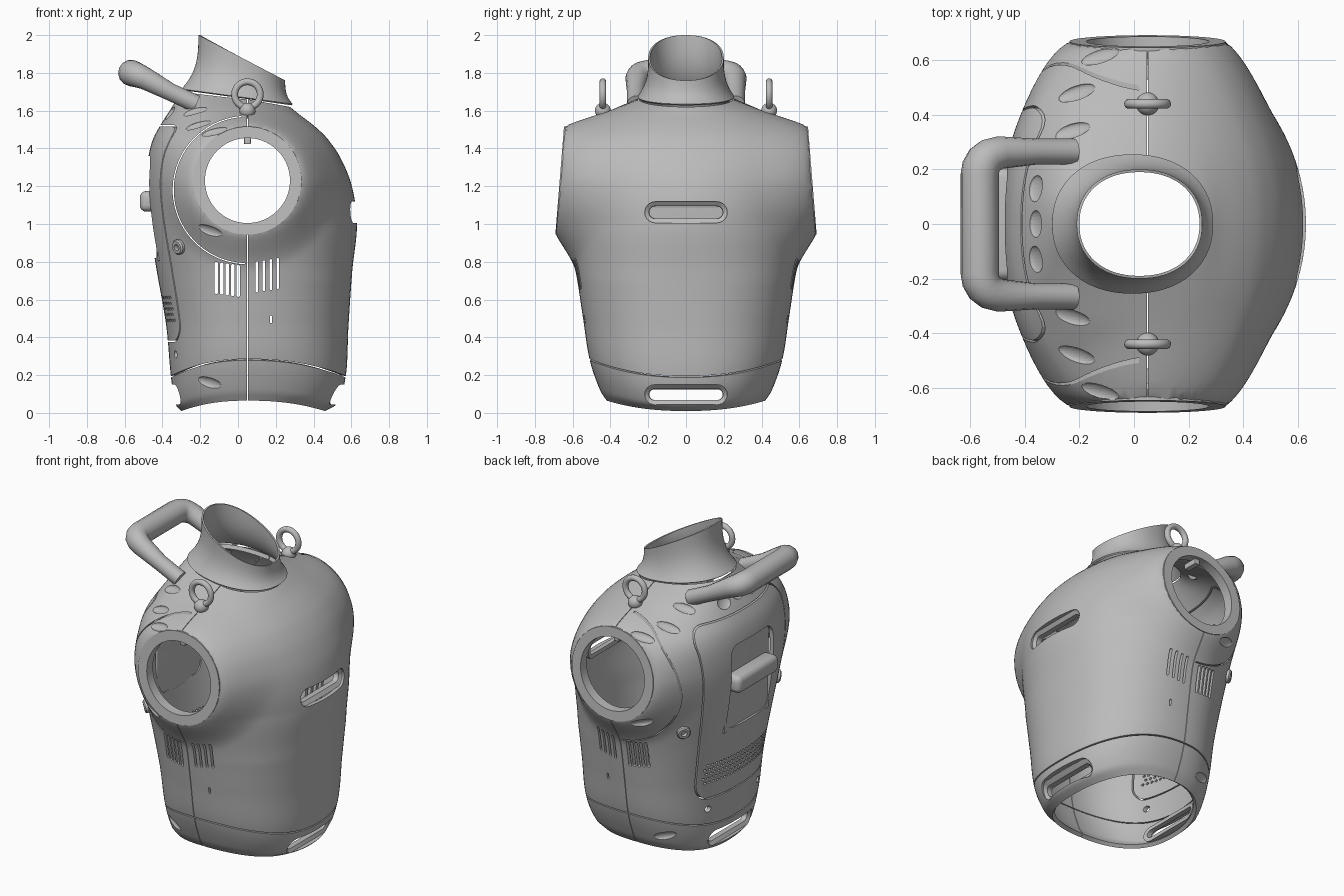
import bpy, bmesh, math
from math import sin, cos, pi, hypot
from mathutils import Vector, Matrix
from mathutils.bvhtree import BVHTree

cube = bpy.data.objects.get("Cube")
if cube:
    bpy.data.objects.remove(cube)

grey = bpy.data.materials.new("plain grey")
grey.use_nodes = True
grey.diffuse_color = (0.5, 0.5, 0.5, 1)
grey.node_tree.nodes["Principled BSDF"].inputs["Base Color"].default_value = (0.5, 0.5, 0.5, 1)
MID, ARM_Z, RIM = 0.05, 1.23, 0.285

# Body sections: height, back x, front x, half width, dip at front and back
KEYS = [(.065, -.30, .46, .42, .055), (.12, -.33, .52, .455, .075), (.28, -.355, .57, .51, .09),
        (.5, -.38, .585, .545, .04), (.75, -.43, .605, .585, 0), (1, -.47, .63, .645, 0),
        (1.2, -.485, .603, .695, 0), (1.35, -.475, .543, .70, 0), (1.45, -.45, .475, .65, 0),
        (1.52, -.41, .408, .55, 0), (1.6, -.35, .325, .4, 0), (1.66, -.30, .275, .247, 0)]


def clamp(t):
    return min(max(t, 0), 1)


def section(z):
    """Smoothly interpolated body section at a height."""
    i = max(j for j in range(len(KEYS) - 1) if KEYS[j][0] <= z + 1e-6)
    a, b = KEYS[i], KEYS[i + 1]
    p, q = KEYS[max(i - 1, 0)], KEYS[min(i + 2, len(KEYS) - 1)]
    h = b[0] - a[0]
    t = (z - a[0]) / h
    out = []
    for c in range(1, 5):
        m0, m1 = (b[c] - p[c]) / (b[0] - p[0]) * h, (q[c] - a[c]) / (q[0] - a[0]) * h
        d = b[c] - a[c]
        out.append(a[c] + m0 * t + (3 * d - 2 * m0 - m1) * t**2 + (m0 + m1 - 2 * d) * t**3)
    return out


def flange_y(z):
    return 0.69 - (z - 0.94) * 0.08


def body_point(a, z):
    back, front, width, dip = section(z)
    c, s = cos(a), sin(a)
    # Boxy at the back and below, rounder over the chest
    e = 2 / (2.3 - (.3 * clamp((z - .7) / .3) if c > 0 else 0))
    x = MID + math.copysign(abs(c)**e, c) * (front - MID if c > 0 else MID - back)
    y = math.copysign(abs(s)**e, s) * width
    z = z - dip * c * c - 0.04 * clamp((z - 1.45) / 0.21)**2 * c
    # Pull the sides out to the arm flanges
    r = hypot(x - MID, z - ARM_Z)
    reach = 0.2 - 0.1 * max(0, (z - ARM_Z) / max(r, .01))
    w = (1 - clamp((r - RIM) / reach))**2 * min(1, abs(y) / 0.3)
    return x, y + w * (math.copysign(flange_y(z), y) - y), z


def finish(name, bm, smooth=True):
    bmesh.ops.recalc_face_normals(bm, faces=bm.faces[:])
    me = bpy.data.meshes.new(name)
    bm.to_mesh(me)
    bm.free()
    me.materials.append(grey)
    ob = bpy.data.objects.new(name, me)
    bpy.context.collection.objects.link(ob)
    if smooth:
        bpy.ops.object.select_all(action='DESELECT')
        ob.select_set(True)
        bpy.context.view_layer.objects.active = ob
        bpy.ops.object.shade_smooth_by_angle(angle=math.radians(35))
    return ob


def skin(bm, loops, closed):
    """Join successive vertex loops with quads; cap the ends when open."""
    n = len(loops[0])
    for a, b in zip(loops, loops[1:] + loops[:1] if closed else loops[1:]):
        for i in range(n):
            k = (i + 1) % n
            bm.faces.new((a[i], a[k], b[k], b[i]))
    if not closed:
        bm.faces.new(loops[0][::-1])
        bm.faces.new(loops[-1])


def loft(name, fn, u0, u1, rows, thick, cols=112):
    """Ring loft with an inner wall."""
    def pos(i, j):
        return Vector(fn(2 * pi * (i + .5) / cols, u0 + (u1 - u0) * j / rows))
    bm = bmesh.new()
    outer, inner = [], []
    for j in range(rows + 1):
        ring = [pos(i, j) for i in range(cols)]
        up = [pos(i, min(j + 1, rows)) - pos(i, max(j - 1, 0)) for i in range(cols)]
        normals = [(ring[(i + 1) % cols] - ring[i - 1]).cross(up[i]).normalized() for i in range(cols)]
        outer.append([bm.verts.new(p) for p in ring])
        inner.append([bm.verts.new(p - n * thick) for p, n in zip(ring, normals)])
    skin(bm, outer + inner[::-1], True)
    return finish(name, bm)


body = loft("torso_shell", body_point, .285, 1.66, 72, .025)
band = loft("lower_band", body_point, .065, .278, 14, .025)


def neck_point(a, u):
    f = (1 - u)**3
    c, s = [math.copysign(abs(t)**.92, t) for t in (cos(a), sin(a))]
    return (.02 - .025 * f + c * (.23 + .065 * f), s * (.2 + .055 * f),
            1.675 + .205 * u - (.04 + .08 * u) * c)


loft("neck_collar", neck_point, 0, 1, 16, .01, 96)

# Cutters in groups whose members stay apart from each other
cutters = {name: bmesh.new() for name in ("arm", "seam", "ends", "panel", "sides", "dent")}


def at(p, axis, d):
    return (d, p[0], p[1]) if axis == 'x' else (p[0], d, p[1])


def prism(group, pts, axis, lo, hi):
    """Extrude an outline along x (points y,z) or y (points x,z)."""
    bm = cutters[group]
    skin(bm, [[bm.verts.new(at(p, axis, d)) for p in pts] for d in (lo, hi)], False)


def groove(group, path, width, axis, lo, hi, closed):
    """Thin slit that follows a path."""
    bm, n, loops = cutters[group], len(path), []
    for i, p in enumerate(path):
        a = path[i - 1] if closed else path[max(i - 1, 0)]
        b = path[(i + 1) % n] if closed else path[min(i + 1, n - 1)]
        d = (Vector(b) - Vector(a)).normalized() * width / 2
        left, right = (p[0] - d.y, p[1] + d.x), (p[0] + d.y, p[1] - d.x)
        loops.append([bm.verts.new(at(q, axis, e))
                      for q, e in ((left, lo), (right, lo), (right, hi), (left, hi))])
    skin(bm, loops, closed)


def rounded(cx, cz, w, h, r, n=6):
    """Rounded rectangle outline from half sizes."""
    pts = []
    for q, (sx, sz) in enumerate(((1, 1), (-1, 1), (-1, -1), (1, -1))):
        for i in range(n + 1):
            a = (q + i / n) * pi / 2
            pts.append((cx + sx * (w - r) + r * cos(a), cz + sz * (h - r) + r * sin(a)))
    return pts


def circle(cx, cz, r, n):
    return [(cx + r * cos(2 * pi * i / n), cz + r * sin(2 * pi * i / n)) for i in range(n)]


# Arm openings and the side seam
prism("arm", circle(MID, ARM_Z, RIM - .002, 72), 'y', -1, 1)
prism("seam", rounded(MID, .8, .0018, 1, .0015, 1), 'y', -1, 1)
# Front handhold, band handholds, back pocket and grille
prism("ends", rounded(0, 1.062, .218, .056, .0555), 'x', .3, 1)
prism("ends", rounded(0, .097, .218, .052, .0515), 'x', -1, 1)
prism("ends", rounded(0, 1.09, .21, .27, .07), 'x', -1, -.25)
for row in range(5):
    for col in range(21):
        prism("ends", circle((col - 10 + row % 2 * .5) * .029, .49 + row * .03, .009, 6), 'x', -1, -.15)
for y in (-.25, .25):
    prism("ends", circle(y, .31, .02, 16), 'x', -1, -.15)
# Back panel outline, narrowing downward
panel = [(y * (.78 + .22 * clamp((z - .4) / .8)), z) for y, z in rounded(0, .95, .43, .57, .1)]
groove("panel", panel, .008, 'x', -1, -.12, True)
# Arc grooves round the arms, and side vents
arc = [(pi * (.53 + .96 * i / 40)) for i in range(41)]
groove("sides", [(MID + (.39 - .05 * sin(a)) * cos(a), ARM_Z + (.39 - .05 * sin(a)) * sin(a)) for a in arc],
       .006, 'y', -1, 1, False)
for i in range(5):
    prism("sides", rounded(-.115 + i * .029, .715 - i * .004, .009, .085, .008, 3), 'y', -1, 1)
for i in range(4):
    prism("sides", rounded(.1 + i * .037, .72 + i * .006, .007, .082, .0065, 3), 'y', -1, 1)
prism("sides", rounded(.175, .495, .006, .02, .005, 3), 'y', -1, 1)

# Oval dents sunk into the surface
trees = [BVHTree.FromPolygons([v.co for v in ob.data.vertices], [p.vertices[:] for p in ob.data.polygons])
         for ob in (body, band)]


def hit(origin, direction):
    hits = [t.ray_cast(Vector(origin), Vector(direction)) for t in trees]
    p, n, _, _ = min((h for h in hits if h[0]), key=lambda h: h[3])
    return p, n


def dent(origin, direction, along, size):
    """Ellipsoid at the surface with its long side following a direction."""
    p, n = hit(origin, direction)
    across = n.cross(Vector(along)).normalized()
    m = Matrix((across.cross(n), across, n)).transposed()
    m = Matrix.LocRotScale(p, m, Vector(size))
    bmesh.ops.create_uvsphere(cutters["dent"], u_segments=20, v_segments=10, radius=1, matrix=m)


for s in (-1, 1):
    for x, z in ((-.15, .965), (-.15, .16)):
        dent((x, s * 2, z), (0, -s, 0), (1, 0, -.1), (.075, .028, .016))
    for x, y in ((-.23, .34), (-.21, .48), (-.125, .615)):
        dent((x, s * y, 3), (0, 0, -1), (1, s * .15, 0), (.075, .03, .016))
for y in (-.13, 0, .13):
    dent((-.36, y, 3), (0, 0, -1), (0, 1, 0), (.05, .04, .016))

for group, bm in cutters.items():
    cutter = finish(group + "_cutter", bm, smooth=False)
    cutter.hide_render = True
    cutter.hide_set(True)
    for ob in (body, band):
        mod = ob.modifiers.new(group, 'BOOLEAN')
        mod.operation, mod.object, mod.solver = 'DIFFERENCE', cutter, 'MANIFOLD'


def box(name, loc, size, bevel):
    bm = bmesh.new()
    bmesh.ops.create_cube(bm, size=1, matrix=Matrix.LocRotScale(Vector(loc), None, Vector(size)))
    bmesh.ops.bevel(bm, geom=bm.edges[:], offset=bevel, segments=4, profile=.5, affect='EDGES')
    finish(name, bm)


def hollow(name, fn, profile, n):
    """Closed profile swept round a ring; fn maps angle and profile point to space."""
    bm = bmesh.new()
    skin(bm, [[bm.verts.new(fn(2 * pi * i / n, p)) for p in profile] for i in range(n)], True)
    finish(name, bm)


for s, side in ((1, "left"), (-1, "right")):
    # Arm flange
    def flange(a, p):
        z = ARM_Z + p[0] * sin(a)
        return MID + p[0] * cos(a), s * (flange_y(z) + p[1]), z
    hollow(side + "_arm_flange", flange, [(.225, .002), (.286, .002), (.286, -.03), (.27, -.06), (.225, -.06)], 72)
    box(side + "_arm_tab", (MID, s * .58, 1.44), (.035, .1, .035), .004)
    # Lifting eye on its ball stud
    hollow(side + "_lifting_eye", lambda a, p: (MID + p[0] * cos(a), s * .44 + p[1], 1.685 + p[0] * sin(a)),
           circle(.068, 0, .018, 14), 40)
    bm = bmesh.new()
    bmesh.ops.create_uvsphere(bm, u_segments=28, v_segments=14, radius=.042,
                              matrix=Matrix.Translation((MID, s * .44, 1.6)))
    finish(side + "_eye_stud", bm)
    # Round side knob
    p, n = hit((-.31, s * 2, .88), (0, -s, 0))
    m = Matrix.Translation(p) @ n.to_track_quat('Z', 'Y').to_matrix().to_4x4()
    hollow(side + "_knob", lambda a, q: m @ Vector((q[0] * cos(a), q[0] * sin(a), q[1])),
           [(.018, -.02), (.04, -.02), (.04, .014), (.033, .022), (.018, .022)], 28)

# Pocket floor and grip bar
box("pocket_floor", (-.42, 0, 1.09), (.015, .45, .57), .005)
box("pocket_grip", (-.465, 0, 1.12), (.11, .41, .11), .035)


def lip(name, cz, h, rim_x, depth, slope, bulge):
    """Recessed frame inside a long slot, following the curved shell."""
    bm = bmesh.new()
    loops = []
    for d, inset in ((0, -.002), (depth, -.002), (depth, .024), (depth * .35, .022)):
        pts = rounded(0, cz, .218 - inset, h - inset, h - inset - .0005)
        loops.append([bm.verts.new((rim_x - d + slope * (z - cz) - bulge * y * y, y, z)) for y, z in pts])
    skin(bm, loops, True)
    finish(name, bm)


lip("front_handhold_lip", 1.062, .056, .612, .05, 0, .6)
lip("band_front_lip", .097, .052, .535, .05, .35, .85)
lip("band_back_lip", .097, .052, -.335, -.05, -.15, -.6)

# Carry handle: rounded tube along a U-shaped path, thicker at the grip
half = [(-.22, .265, 1.635), (-.36, .265, 1.70), (-.49, .262, 1.77)]
half += [(-.505 - .06 * sin(a), .18 + .075 * cos(a), 1.777 + .023 * sin(a)) for a in (.4, .8, 1.2, pi / 2)]
path = half + [(x, -y, z) for x, y, z in reversed(half)]
curve = bpy.data.curves.new("carry_handle", 'CURVE')
curve.dimensions = '3D'
curve.bevel_depth, curve.bevel_resolution, curve.use_fill_caps = .07, 5, True
spline = curve.splines.new('POLY')
spline.points.add(len(path) - 1)
for pt, co in zip(spline.points, path):
    pt.co = (*co, 1)
    pt.radius = .68 + .32 * clamp((-.4 - co[0]) / .16)
spline.use_smooth = True
curve.materials.append(grey)
bpy.context.collection.objects.link(bpy.data.objects.new("carry_handle", curve))
